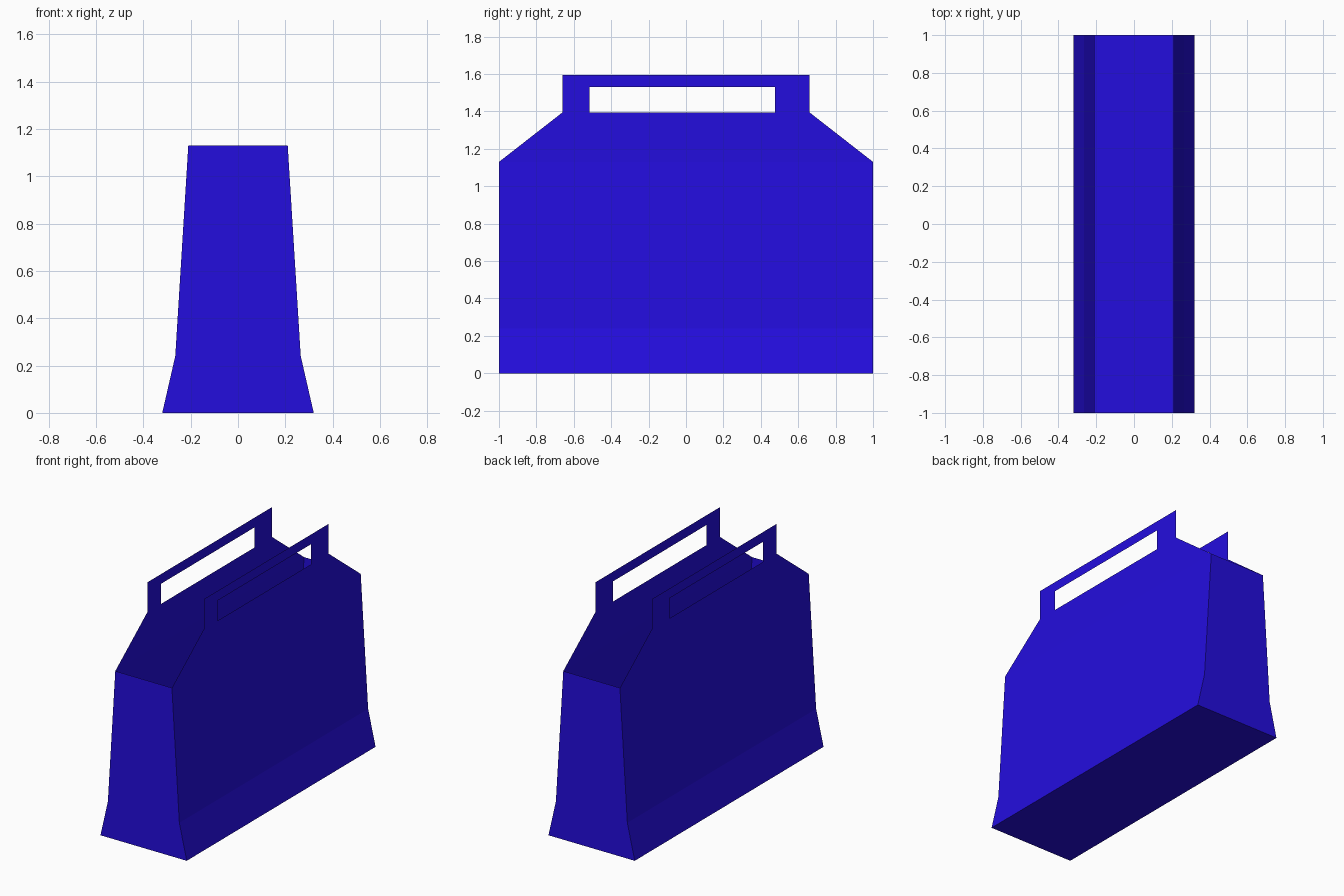
import bpy
import bmesh

if "Cube" in bpy.data.objects:
    bpy.data.objects.remove(bpy.data.objects["Cube"], do_unlink=True)

# One flat colour for the folded sheet
blue = bpy.data.materials.new("deep_blue")
blue.use_nodes = True
colour = (0.0176, 0.004, 0.73, 1)
blue.diffuse_color = colour
shader = next(n for n in blue.node_tree.nodes if n.type == "BSDF_PRINCIPLED")
shader.inputs["Base Color"].default_value = colour
shader.inputs["Roughness"].default_value = 0.8

HALF_LENGTH = 1.0
# Half width and height at the foot, the fold and the rim
FOOT, FOLD, RIM = (0.32, 0.0), (0.265, 0.24), (0.21, 1.13)
SHOULDER_Z, TOP_Z = 1.395, 1.595
HANDLE_Y = 0.66


def finish(bm, name, outward):
    """Turn every face outward and store the sheet as an object."""
    bm.normal_update()
    bmesh.ops.reverse_faces(
        bm, faces=[f for f in bm.faces if f.normal[outward[0]] * outward[1] < 0])
    mesh = bpy.data.meshes.new(name)
    bm.to_mesh(mesh)
    bm.free()
    mesh.materials.append(blue)
    obj = bpy.data.objects.new(name, mesh)
    bpy.context.collection.objects.link(obj)


def add_face(bm, points):
    bm.faces.new([bm.verts.new(p) for p in points])


def add_loop(bm, points):
    verts = [bm.verts.new(p) for p in points]
    return [bm.edges.new((v, verts[i - 1])) for i, v in enumerate(verts)]


for side, label in ((1, "left"), (-1, "right")):
    # Long wall: flared skirt and leaning middle
    bm = bmesh.new()
    for (w0, z0), (w1, z1) in ((FOOT, FOLD), (FOLD, RIM)):
        add_face(bm, [(side * w0, -HALF_LENGTH, z0), (side * w0, HALF_LENGTH, z0),
                      (side * w1, HALF_LENGTH, z1), (side * w1, -HALF_LENGTH, z1)])
    finish(bm, label + "_wall", (0, side))

    # Upright flap with sloped shoulders and a cut-out carrying handle
    bm = bmesh.new()
    x = side * RIM[0]
    half = [(HALF_LENGTH, RIM[1]), (HANDLE_Y, SHOULDER_Z), (HANDLE_Y, TOP_Z)]
    outline = half + [(-y, z) for y, z in reversed(half)]
    slot = [(-0.515, 1.395), (0.475, 1.395), (0.475, 1.53), (-0.515, 1.53)]
    edges = []
    for loop in (outline, slot):
        edges += add_loop(bm, [(x, y, z) for y, z in loop])
    bmesh.ops.triangle_fill(bm, edges=edges, use_beauty=True, normal=(side, 0, 0))
    finish(bm, label + "_handle_flap", (0, side))

# End walls, open above the rim
for end, label in ((-1, "front"), (1, "back")):
    bm = bmesh.new()
    half = [FOOT, FOLD, RIM]
    profile = half + [(-w, z) for w, z in reversed(half)]
    add_face(bm, [(w, end * HALF_LENGTH, z) for w, z in profile])
    finish(bm, label + "_end_wall", (1, end))

# Flat base
bm = bmesh.new()
w = FOOT[0]
add_face(bm, [(-w, -HALF_LENGTH, 0), (w, -HALF_LENGTH, 0),
              (w, HALF_LENGTH, 0), (-w, HALF_LENGTH, 0)])
finish(bm, "base", (2, -1))
